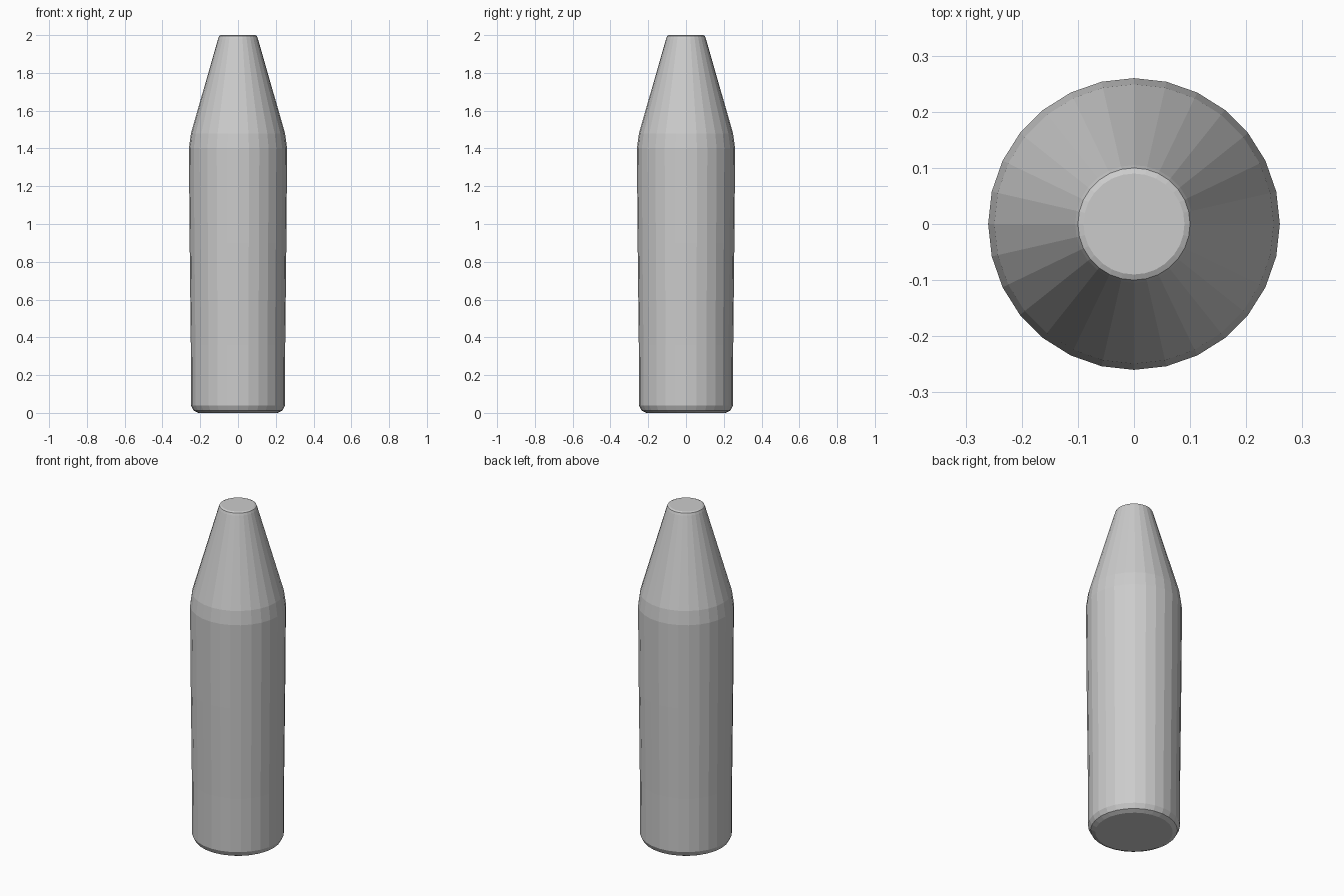
import bpy, bmesh, math

if "Cube" in bpy.data.objects:
    bpy.data.objects.remove(bpy.data.objects["Cube"])

SIDES = 28
# (radius, height) profile from base to tip
PROFILE = [(0.21, 0.0), (0.235, 0.012), (0.249, 0.04), (0.25, 0.36),
           (0.256, 0.9), (0.26, 1.40), (0.249, 1.48),
           (0.105, 1.982), (0.100, 1.995), (0.09, 2.0)]

bm = bmesh.new()

# Rings of the turned body
rings = []
for r, z in PROFILE:
    rings.append([bm.verts.new((r * math.cos(2 * math.pi * i / SIDES),
                                r * math.sin(2 * math.pi * i / SIDES), z))
                  for i in range(SIDES)])

# Side walls
for a, b in zip(rings, rings[1:]):
    for i in range(SIDES):
        j = (i + 1) % SIDES
        bm.faces.new((a[i], a[j], b[j], b[i]))

# Flat base and tip
bm.faces.new(rings[0][::-1])
bm.faces.new(rings[-1])

mesh = bpy.data.meshes.new("tapered_body")
bm.to_mesh(mesh)
bm.free()
body = bpy.data.objects.new("tapered_body", mesh)
bpy.context.collection.objects.link(body)
